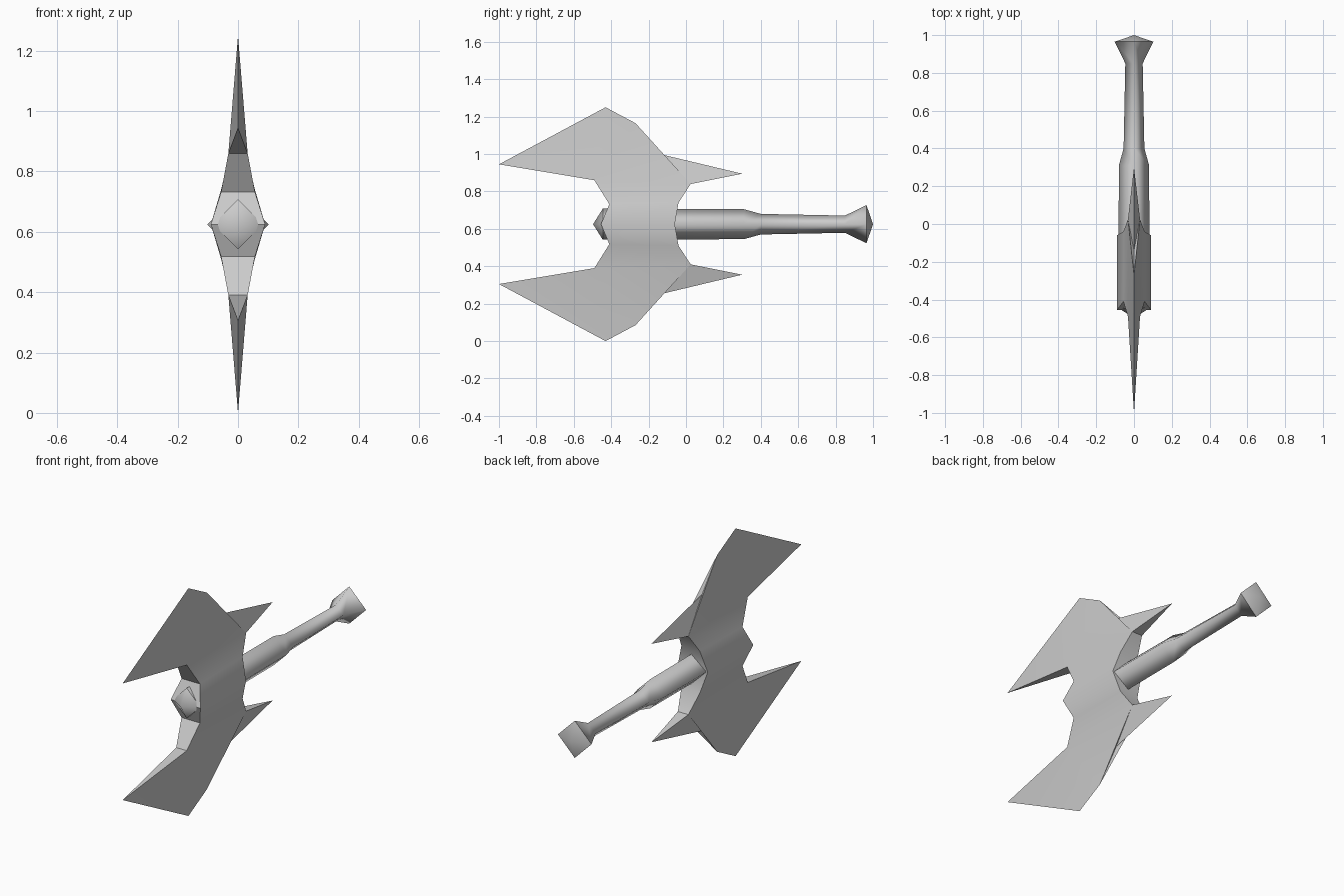
import bpy, bmesh, math

if "Cube" in bpy.data.objects:
    bpy.data.objects.remove(bpy.data.objects["Cube"])

MID = 0.625  # height of the handle axis

steel = bpy.data.materials.new("grey steel")
steel.diffuse_color = (0.6, 0.6, 0.6, 1)
steel.use_nodes = True
steel.node_tree.nodes["Principled BSDF"].inputs["Base Color"].default_value = steel.diffuse_color


def make_object(name, bm):
    bmesh.ops.recalc_face_normals(bm, faces=bm.faces)
    mesh = bpy.data.meshes.new(name)
    bm.to_mesh(mesh)
    bm.free()
    mesh.materials.append(steel)
    obj = bpy.data.objects.new(name, mesh)
    bpy.context.collection.objects.link(obj)
    return obj


# Handle: four-sided diamond sections (y, radius) closed by a point at each end
bm = bmesh.new()
sections = [(-0.445, 0.083), (0.31, 0.08), (0.40, 0.055), (0.85, 0.046), (0.965, 0.102)]
rings = []
for y, r in sections:
    rings.append([bm.verts.new((r * math.cos(k * math.pi / 2), y,
                                MID + r * math.sin(k * math.pi / 2))) for k in range(4)])
tips = [bm.verts.new((0, -0.497, MID)), bm.verts.new((0, 1.0, MID))]
for k in range(4):
    n = (k + 1) % 4
    for a, b in zip(rings, rings[1:]):
        bm.faces.new((a[k], a[n], b[n], b[k]))
    for ring, tip in ((rings[0], tips[0]), (rings[-1], tips[1])):
        bm.faces.new((ring[k], ring[n], tip))
for f in bm.faces:
    f.smooth = True
for ring in (rings[0], rings[-1]):  # crisp rims at the end points
    for k in range(4):
        bm.edges.get((ring[k], ring[(k + 1) % 4])).smooth = False
make_object("handle", bm)

# Blade: one quarter as (x, y, height above axis), mirrored left/right and up/down
quarter = {
    "f0": (0.09, -0.455, 0), "b0": (0.09, -0.06, 0),
    "f1": (0.056, -0.41, 0.107), "b1": (0.056, -0.04, 0.115),
    "f2": (0.032, -0.49, 0.235), "b2": (0.032, 0.025, 0.215),
    "front_tip": (0, -1.0, 0.32), "top": (0, -0.43, 0.625),
    "shoulder": (0, -0.27, 0.54), "neck": (0, -0.14, 0.375),
    "back_tip": (0, 0.30, 0.27),
}
cheek = [("f0", "b0", "b1", "f1"), ("f1", "b1", "b2", "f2"),
         ("f2", "front_tip", "top"), ("f2", "top", "shoulder"),
         ("f2", "shoulder", "b2"), ("b2", "shoulder", "neck"),
         ("b2", "neck", "back_tip")]
rims = [("f0", "f1", "f2", "front_tip"), ("b0", "b1", "b2", "back_tip")]

bm = bmesh.new()
for up in (1, -1):
    v = {s: {n: bm.verts.new((s * x, y, MID + up * h)) for n, (x, y, h) in quarter.items()}
         for s in (1, -1)}
    for s in (1, -1):
        for names in cheek:
            bm.faces.new([v[s][n] for n in names])
    for rim in rims:  # strips joining the two cheeks
        for a, b in zip(rim, rim[1:]):
            if b.endswith("tip"):
                bm.faces.new((v[1][a], v[1][b], v[-1][a]))
            else:
                bm.faces.new((v[1][a], v[1][b], v[-1][b], v[-1][a]))
bmesh.ops.remove_doubles(bm, verts=bm.verts, dist=0.0005)
blade = make_object("double_blade", bm)
bpy.context.view_layer.objects.active = blade
blade.select_set(True)
bpy.ops.object.shade_smooth_by_angle(angle=math.radians(40))
